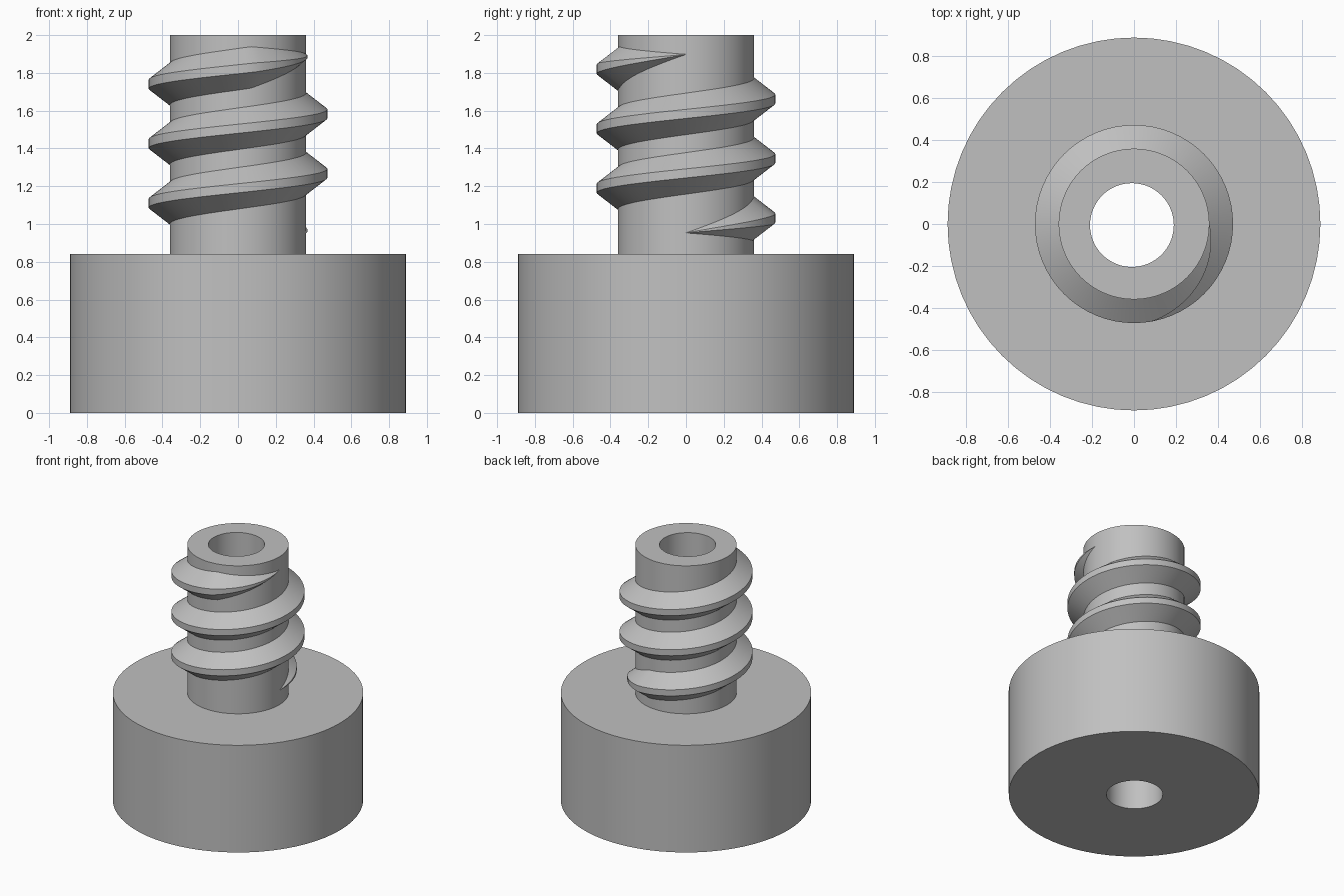
import bpy
import bmesh
from math import cos, sin, tau, radians

if "Cube" in bpy.data.objects:
    bpy.data.objects.remove(bpy.data.objects["Cube"])

SIDES = 64
SHAFT_R, HOLE_R, BASE_R = 0.36, 0.2, 0.89
BASE_TOP, TOP = 0.84, 2.0
HOLE_SHIFT = (-0.01, -0.005)

grey = bpy.data.materials.new("plain grey")
grey.use_nodes = True
grey.diffuse_color = (0.53, 0.53, 0.53, 1)
grey.node_tree.nodes["Principled BSDF"].inputs["Base Color"].default_value = grey.diffuse_color


def skin(name, rings, close_rings, cap_ends=False):
    """Join consecutive rings of points with quads and make an object."""
    bm = bmesh.new()
    loops = [[bm.verts.new(p) for p in ring] for ring in rings]
    n = len(loops[0])
    for a, b in zip(loops, loops[1:]):
        for i in range(n if close_rings else n - 1):
            j = (i + 1) % n
            bm.faces.new((a[i], a[j], b[j], b[i]))
    if cap_ends:
        bm.faces.new(loops[0])
        bm.faces.new(loops[-1])
        bmesh.ops.recalc_face_normals(bm, faces=bm.faces)
    mesh = bpy.data.meshes.new(name)
    bm.to_mesh(mesh)
    bm.free()
    mesh.materials.append(grey)
    obj = bpy.data.objects.new(name, mesh)
    bpy.context.collection.objects.link(obj)
    bpy.ops.object.select_all(action='DESELECT')
    obj.select_set(True)
    bpy.context.view_layer.objects.active = obj
    bpy.ops.object.shade_smooth_by_angle(angle=radians(30))
    return obj


def lathe(name, profile):
    """Revolve (radius, height) points; the bore sits slightly off centre."""
    rings = []
    for r, z in profile:
        dx, dy = HOLE_SHIFT if r == HOLE_R else (0, 0)
        rings.append([(r * cos(tau * i / SIDES) + dx, r * sin(tau * i / SIDES) + dy, z)
                      for i in range(SIDES)])
    return skin(name, rings, True)


# Wide base with the bore opening underneath
lathe("base", [(HOLE_R, 0), (BASE_R, 0), (BASE_R, BASE_TOP), (SHAFT_R, BASE_TOP)])

# Hollow shaft, with the bore running down through the base
lathe("shaft", [(SHAFT_R, BASE_TOP), (SHAFT_R, TOP), (HOLE_R, TOP), (HOLE_R, 0)])

# Screw thread: three right-handed turns, fading to a point at both ends
TURNS, START_Z, PITCH = 3, 0.953, 0.315
DEPTH, ROOT_HALF, TIP_HALF, FADE = 0.113, 0.11, 0.024, 0.22
rings = []
for step in range(SIDES * TURNS + 1):
    turn = step / SIDES
    size = max(0.005, min(1, turn / FADE, (TURNS - turn) / FADE))
    z = START_Z + PITCH * turn
    section = [(0, -ROOT_HALF), (DEPTH, -TIP_HALF), (DEPTH, TIP_HALF), (0, ROOT_HALF)]
    rings.append([((SHAFT_R + d * size) * cos(tau * turn),
                   (SHAFT_R + d * size) * sin(tau * turn), z + h * size)
                  for d, h in section])
skin("thread", rings, True, cap_ends=True)
